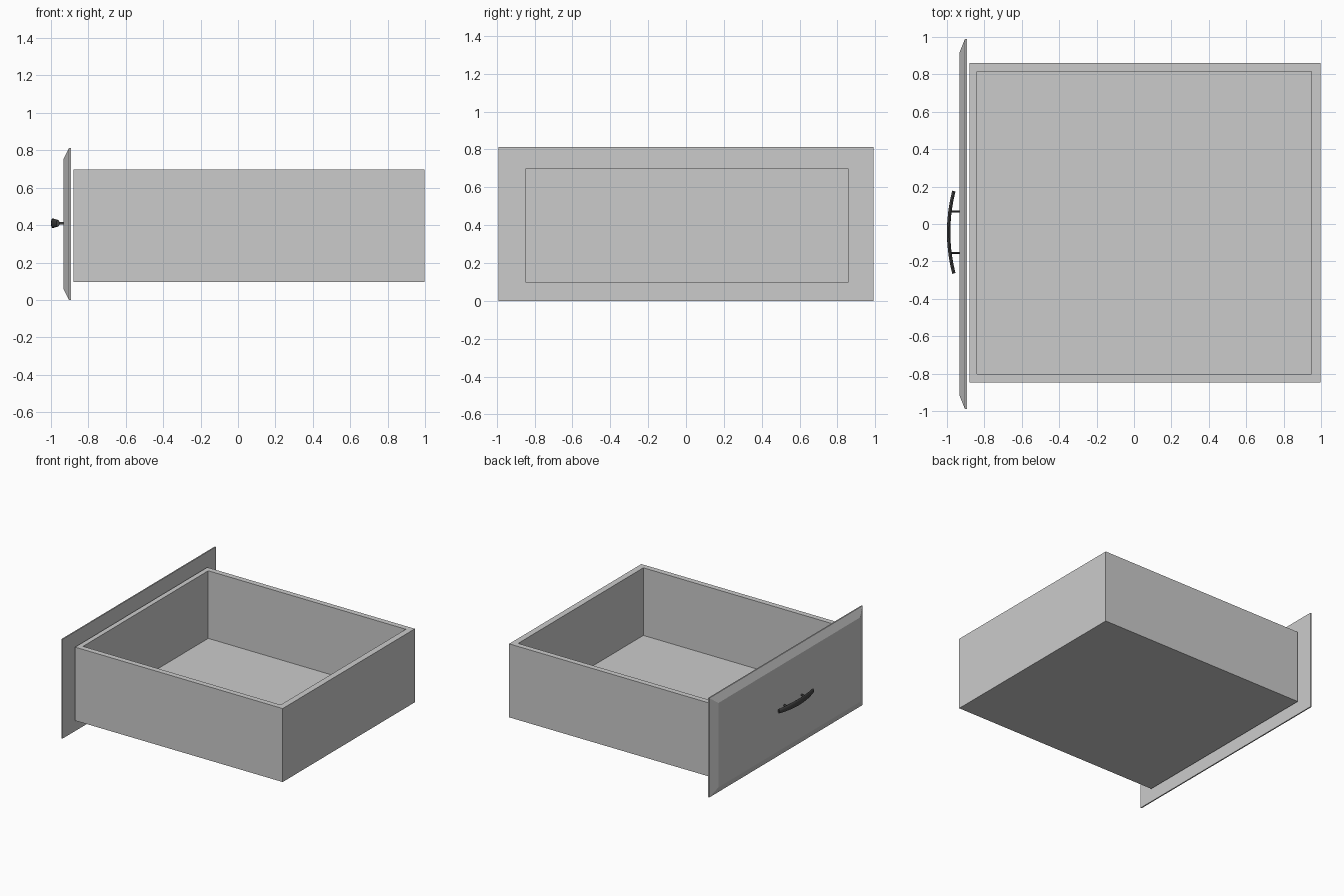
import bpy, bmesh, math
from mathutils import Vector

if "Cube" in bpy.data.objects:
    bpy.data.objects.remove(bpy.data.objects["Cube"])


def finish(bm, name, color=None, smooth=False):
    bmesh.ops.recalc_face_normals(bm, faces=bm.faces)
    me = bpy.data.meshes.new(name)
    bm.to_mesh(me)
    bm.free()
    ob = bpy.data.objects.new(name, me)
    bpy.context.collection.objects.link(ob)
    if color:
        me.materials.append(color)
    if smooth:
        bpy.ops.object.select_all(action='DESELECT')
        bpy.context.view_layer.objects.active = ob
        ob.select_set(True)
        bpy.ops.object.shade_smooth_by_angle(angle=math.radians(40))
    return ob


def loft(bm, loops):
    """Bridge a series of closed point loops; return the vertex rings."""
    rings = [[bm.verts.new(p) for p in loop] for loop in loops]
    n = len(rings[0])
    for a, b in zip(rings, rings[1:]):
        for i in range(n):
            j = (i + 1) % n
            bm.faces.new((a[i], a[j], b[j], b[i]))
    bm.faces.new(rings[0])
    bm.faces.new(rings[-1])
    return rings


def rect_xy(x0, x1, y0, y1, z):
    return [(x0, y0, z), (x1, y0, z), (x1, y1, z), (x0, y1, z)]


def rect_yz(x, hy, z0, z1):
    return [(x, -hy, z0), (x, hy, z0), (x, hy, z1), (x, -hy, z1)]


dark = bpy.data.materials.new("dark_metal")
dark.diffuse_color = (0.06, 0.06, 0.06, 1)
dark.use_nodes = True
dark.node_tree.nodes["Principled BSDF"].inputs["Base Color"].default_value = dark.diffuse_color

# Open drawer box: outer base, outer rim, inner rim, inner floor
outer = (-0.88, 0.998, -0.848, 0.86)
inner = (-0.84, 0.948, -0.803, 0.815)
bm = bmesh.new()
loft(bm, [rect_xy(*outer, 0.097), rect_xy(*outer, 0.698),
          rect_xy(*inner, 0.698), rect_xy(*inner, 0.145)])
finish(bm, "drawer_box")

# Front panel with a chamfered face
bm = bmesh.new()
loft(bm, [rect_yz(-0.894, 0.99, 0.0, 0.812),
          rect_yz(-0.904, 0.99, 0.0, 0.812),
          rect_yz(-0.934, 0.915, 0.062, 0.752)])
finish(bm, "front_panel")

# Bowed handle: flattened oval section swept along a shallow arc
HY, HZ, HALF = -0.044, 0.41, 0.22


def bow_x(t):
    return -0.991 + 0.028 * t * t


bm = bmesh.new()
loops = []
for i in range(25):
    t = -1 + i / 12
    width = 0.026 - 0.008 * t * t
    normal = Vector((HALF, -0.056 * t, 0)).normalized()
    centre = Vector((bow_x(t), HY + HALF * t, HZ))
    loops.append([centre + normal * 0.009 * math.cos(a) + Vector((0, 0, width * math.sin(a)))
                  for a in (math.tau * k / 16 for k in range(16))])
loft(bm, loops)
finish(bm, "handle_grip", dark, True)

# Two posts joining the handle to the panel
for name, side in (("handle_post_left", 1), ("handle_post_right", -1)):
    y = HY + 0.111 * side
    bm = bmesh.new()
    loft(bm, [[(x, y + 0.005 * math.cos(a), HZ + 0.008 * math.sin(a))
               for a in (math.tau * k / 12 for k in range(12))]
              for x in (-0.93, bow_x(0.111 / HALF))])
    finish(bm, name, dark, True)
